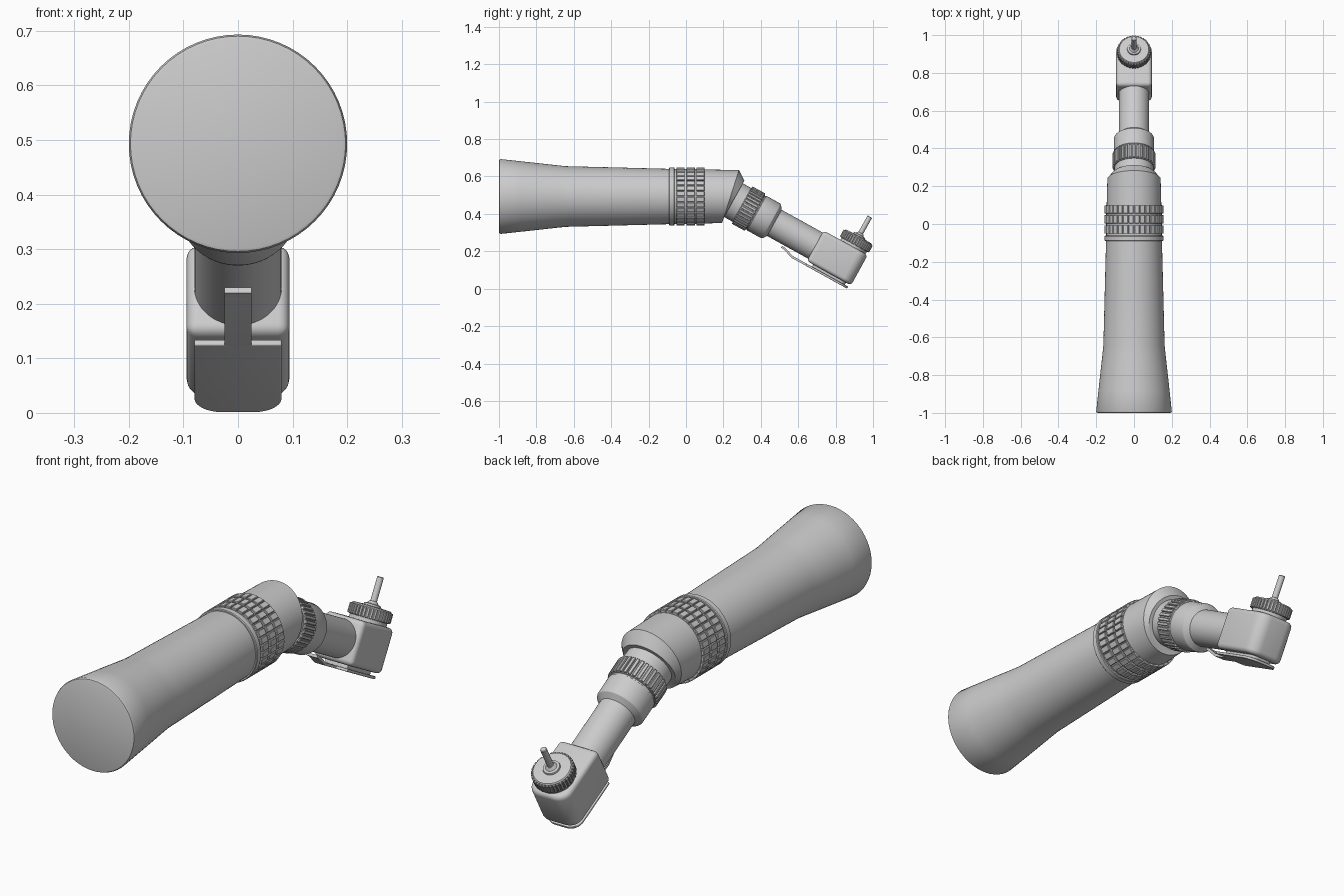
import bpy, bmesh
from math import sin, cos, pi, radians
from mathutils import Matrix, Vector

if "Cube" in bpy.data.objects:
    bpy.data.objects.remove(bpy.data.objects["Cube"])

N = 64


def frame(y, z, tilt):
    """Local Z runs along the part axis (tilted down by tilt), local Y is its 'up'."""
    c, s = cos(radians(tilt)), sin(radians(tilt))
    return Matrix(((-1, 0, 0, 0), (0, s, c, y), (0, c, -s, z), (0, 0, 0, 1)))


HANDLE = frame(0, 0.493, 0)
ARM = frame(0.254, 0.473, 29)
cap_origin = ARM @ Vector((0, 0, 0.68))
CAP = frame(cap_origin.y, cap_origin.z, 29 - 90)


def finish(name, bm):
    bmesh.ops.recalc_face_normals(bm, faces=bm.faces)
    mesh = bpy.data.meshes.new(name)
    bm.to_mesh(mesh)
    bm.free()
    ob = bpy.data.objects.new(name, mesh)
    bpy.context.collection.objects.link(ob)
    bpy.ops.object.select_all(action='DESELECT')
    bpy.context.view_layer.objects.active = ob
    ob.select_set(True)
    bpy.ops.object.shade_smooth_by_angle(angle=radians(30))
    return ob


def ring(m, r, z, shear=0.0):
    return [m @ Vector((r * cos(a), r * sin(a), z + shear * sin(a)))
            for a in (2 * pi * i / N for i in range(N))]


def loft(name, rings):
    bm = bmesh.new()
    loops = [[bm.verts.new(p) for p in r] for r in rings]
    for a, b in zip(loops, loops[1:]):
        n = len(a)
        for i in range(n):
            j = (i + 1) % n
            bm.faces.new((a[i], a[j], b[j], b[i]))
    bm.faces.new(loops[0])
    bm.faces.new(loops[-1])
    return finish(name, bm)


def revolve(name, m, profile):
    return loft(name, [ring(m, r, z) for r, z in profile])


def knurl(name, m, r, z_rows, length, width, depth, count):
    """Raised blocks around an axis, in one or more rows."""
    bm = bmesh.new()
    for z in z_rows:
        for i in range(count):
            t = (m @ Matrix.Rotation(2 * pi * (i + 0.5) / count, 4, 'Z')
                 @ Matrix.Translation((r - depth / 2, 0, z))
                 @ Matrix.Diagonal((depth, width, length, 1)))
            bmesh.ops.create_cube(bm, size=1, matrix=t)
    bmesh.ops.bevel(bm, geom=bm.edges[:], offset=0.002, segments=1, affect='EDGES')
    return finish(name, bm)


def box(name, half_x, y0, y1, z0, z1, far_round, edge_round):
    """Block in the arm frame with rounded far corners and softened edges."""
    bm = bmesh.new()
    bmesh.ops.create_cube(bm, size=1, matrix=Matrix.Translation((0, (y0 + y1) / 2, (z0 + z1) / 2))
                          @ Matrix.Diagonal((2 * half_x, y1 - y0, z1 - z0, 1)))
    far = [e for e in bm.edges if all(v.co.z > z1 - 1e-4 for v in e.verts)
           and abs(e.verts[0].co.y - e.verts[1].co.y) > 1e-4]
    bmesh.ops.bevel(bm, geom=far, offset=far_round, segments=8, profile=0.5, affect='EDGES')
    sharp = [e for e in bm.edges if e.calc_face_angle(0) > radians(30)]
    bmesh.ops.bevel(bm, geom=sharp, offset=edge_round, segments=4, profile=0.5, affect='EDGES')
    bm.transform(ARM)
    return finish(name, bm)


# Flared handle
revolve("handle", HANDLE, [(0.192, -1), (0.197, -0.998), (0.2, -0.991), (0.188, -0.88),
                           (0.175, -0.76), (0.167, -0.69), (0.162, -0.64), (0.156, -0.4),
                           (0.148, -0.095), (0.146, -0.05)])
# Raised collar in front of the grip
revolve("handle_collar", HANDLE, [(0.14, -0.09), (0.153, -0.09), (0.156, -0.087),
                                  (0.156, -0.065), (0.153, -0.062), (0.14, -0.062)])
# Grip ring with three rows of blocks
revolve("grip_core", HANDLE, [(0.147, -0.065), (0.147, 0.1)])
knurl("grip_blocks", HANDLE, 0.156, (-0.029, 0.025, 0.077), 0.044, 0.026, 0.02, 32)

# Elbow: straight tube, oblique cut, then taper to the tilted end circle
loft("elbow", [ring(HANDLE, 0.145, 0.09), ring(HANDLE, 0.141, 0.238, 0.045),
               ring(ARM, 0.12, 0.0)])

# Tilted sleeve and its twist ring
revolve("sleeve", ARM, [(0.103, -0.02), (0.103, 0.14), (0.106, 0.142), (0.106, 0.226),
                        (0.103, 0.233), (0.08, 0.25), (0.07, 0.25)])
revolve("twist_ring", ARM, [(0.1, 0.05), (0.107, 0.052), (0.107, 0.133), (0.1, 0.136)])
knurl("twist_ring_teeth", ARM, 0.114, (0.0925,), 0.078, 0.014, 0.014, 34)
# Neck tube
revolve("neck", ARM, [(0.08, 0.24), (0.08, 0.53)])

# Head block
box("head", 0.094, -0.094, 0.092, 0.5, 0.77, 0.055, 0.02)

# Knurled cap, hub and bur on top of the head
revolve("cap_base", CAP, [(0.077, 0.07), (0.077, 0.108)])
revolve("cap", CAP, [(0.07, 0.104), (0.082, 0.106), (0.082, 0.15), (0.078, 0.155),
                     (0.036, 0.157), (0.034, 0.164), (0.024, 0.166), (0.016, 0.176),
                     (0.01, 0.178)])
knurl("cap_teeth", CAP, 0.089, (0.128,), 0.042, 0.011, 0.014, 36)
revolve("bur", CAP, [(0.0135, 0.15), (0.0135, 0.274), (0.011, 0.277)])

# Latch plate under the head with a bent finger tab
box("latch_plate", 0.08, -0.119, -0.107, 0.505, 0.76, 0.05, 0.003)
box("latch_spacer", 0.055, -0.11, -0.085, 0.54, 0.74, 0.03, 0.003)


def tab_section(s, t, h=0.006):
    return [ARM @ Vector((x, t + y, s)) for x, y in
            ((-0.025, -h), (0.025, -h), (0.025, h), (-0.025, h))]


loft("latch_tab", [tab_section(0.345, -0.093), tab_section(0.362, -0.094),
                   tab_section(0.422, -0.113), tab_section(0.52, -0.113)])
